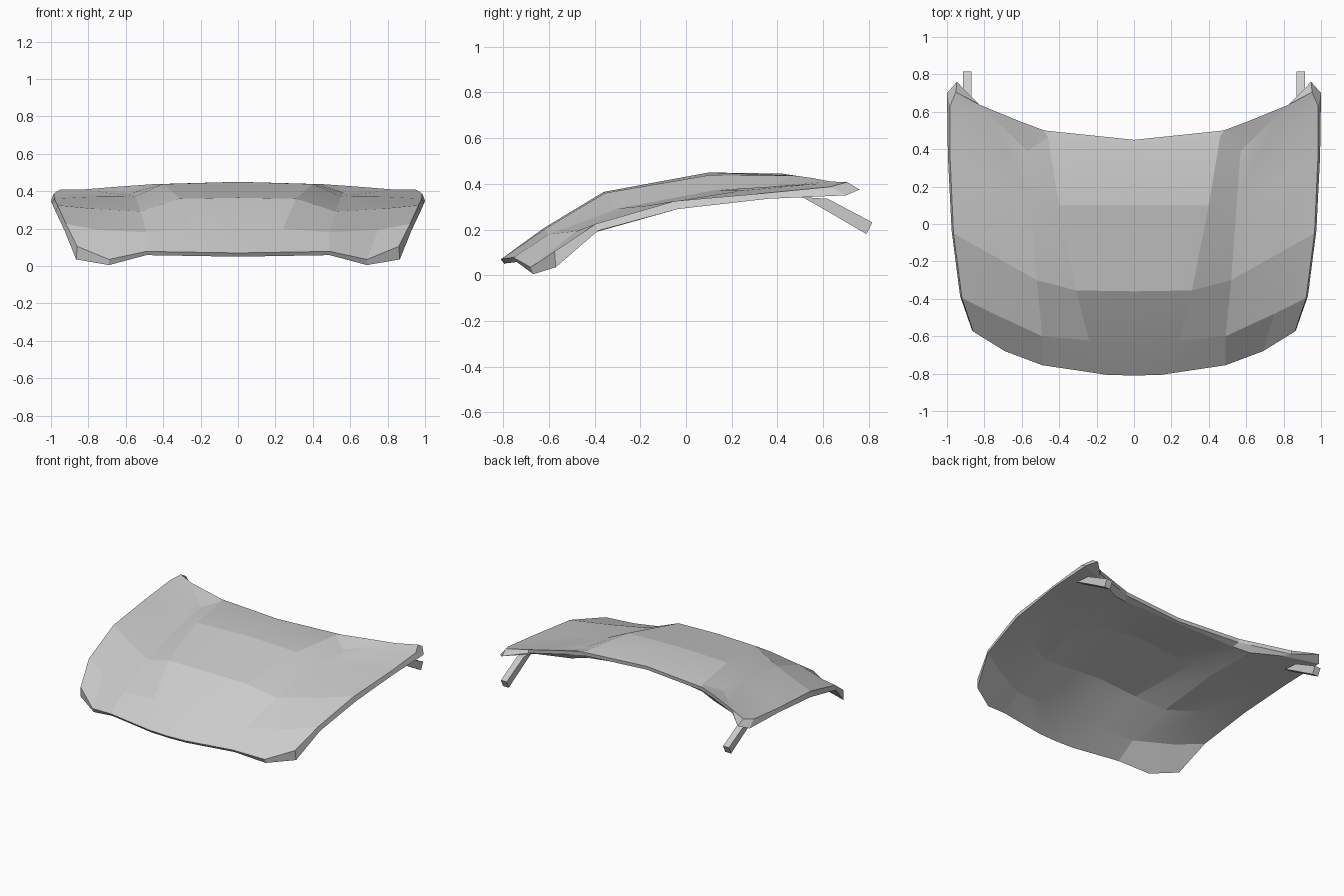
import bpy, bmesh

if "Cube" in bpy.data.objects:
    bpy.data.objects.remove(bpy.data.objects["Cube"])

# right half of the hood skin: rows front to back, columns centre to side
rows = [
    [(0, -.81, .07), (.14, -.807, .072), (.49, -.755, .078), (.69, -.68, .035), (.86, -.575, .105)],
    [(0, -.625, .205), (.24, -.622, .2), (.49, -.6, .18), (.75, -.48, .193), (.92, -.395, .225)],
    [(0, -.36, .365), (.31, -.355, .36), (.52, -.3, .292), (.76, -.165, .305), (.965, -.05, .325)],
    [(0, .1, .45), (.4, .1, .438), (.55, .12, .372), (.78, .24, .37), (.983, .35, .36)],
    [(0, .42, .445), (.46, .465, .437), (.57, .39, .39), (.78, .59, .402), (.985, .63, .387)],
    [(0, .45, .438), (.48, .5, .433), (.6, .545, .427), (.82, .635, .41), (.952, .705, .408)],
]
# rim offsets (dx, dy, dz) following the border: front, side, rear
front = [(0, .015, -.02)] * 3 + [(0, .012, -.03), (.005, .005, -.07)]
side = [(.01, .01, -.03), (.01, .015, -.035), (.012, .01, -.025), (.015, .07, -.037)]
rear = [(-.005, .055, -.033)] + [(0, -.003, -.026)] * 4


def make_object(name, bm):
    bmesh.ops.recalc_face_normals(bm, faces=bm.faces)
    me = bpy.data.meshes.new(name)
    bm.to_mesh(me)
    bm.free()
    ob = bpy.data.objects.new(name, me)
    bpy.context.collection.objects.link(ob)
    return ob


def fill_grid(bm, g):
    return [bm.faces.new((a[i], a[i + 1], b[i + 1], b[i]))
            for a, b in zip(g, g[1:]) for i in range(4)]


# outer skin and folded rim
bm = bmesh.new()
g = [[bm.verts.new(p) for p in r] for r in rows]
fill_grid(bm, g)
border = g[0] + [r[4] for r in g[1:5]] + g[5][::-1]
rim = []
for v, d in zip(border, front + side + rear):
    rim.append(bm.verts.new([c + e for c, e in zip(v.co, d)]))
for i in range(len(border) - 1):
    bm.faces.new((border[i], rim[i], rim[i + 1], border[i + 1]))

# underside: follows the skin with the centre bulge softened
under = [rim[:5]]
for k in range(1, 5):
    pts = [list(p) for p in rows[k][:4]]
    t = pts[1][0] / pts[2][0]
    pts[1][2] = pts[0][2] + (pts[2][2] - pts[0][2]) * t * t
    if k == 4:
        pts[2][1] = .5
    under.append([bm.verts.new((x, y, z - .028)) for x, y, z in pts] + [rim[4 + k]])
under.append(rim[9:][::-1])
fill_grid(bm, under)
bmesh.ops.recalc_face_normals(bm, faces=bm.faces)

hood = make_object("hood_panel", bm)
if hood.data.polygons[0].normal.z < 0:
    hood.data.flip_normals()
m = hood.modifiers.new("Mirror", 'MIRROR')
m.use_axis[0] = True
m.use_clip = True
bpy.ops.object.select_all(action='DESELECT')
hood.select_set(True)
bpy.context.view_layer.objects.active = hood
bpy.ops.object.shade_smooth_by_angle(angle=.17)

# hinge arms: extruded side profile under each rear corner
profile = [(.51, .342), (.64, .268), (.79, .18), (.815, .232), (.62, .335)]
for name, x in (("hinge_arm_right", .868), ("hinge_arm_left", -.915)):
    bm = bmesh.new()
    f = bm.faces.new([bm.verts.new((x, y, z)) for y, z in profile])
    ext = bmesh.ops.extrude_face_region(bm, geom=[f])
    vs = [e for e in ext["geom"] if isinstance(e, bmesh.types.BMVert)]
    bmesh.ops.translate(bm, verts=vs, vec=(.047, 0, 0))
    make_object(name, bm)
